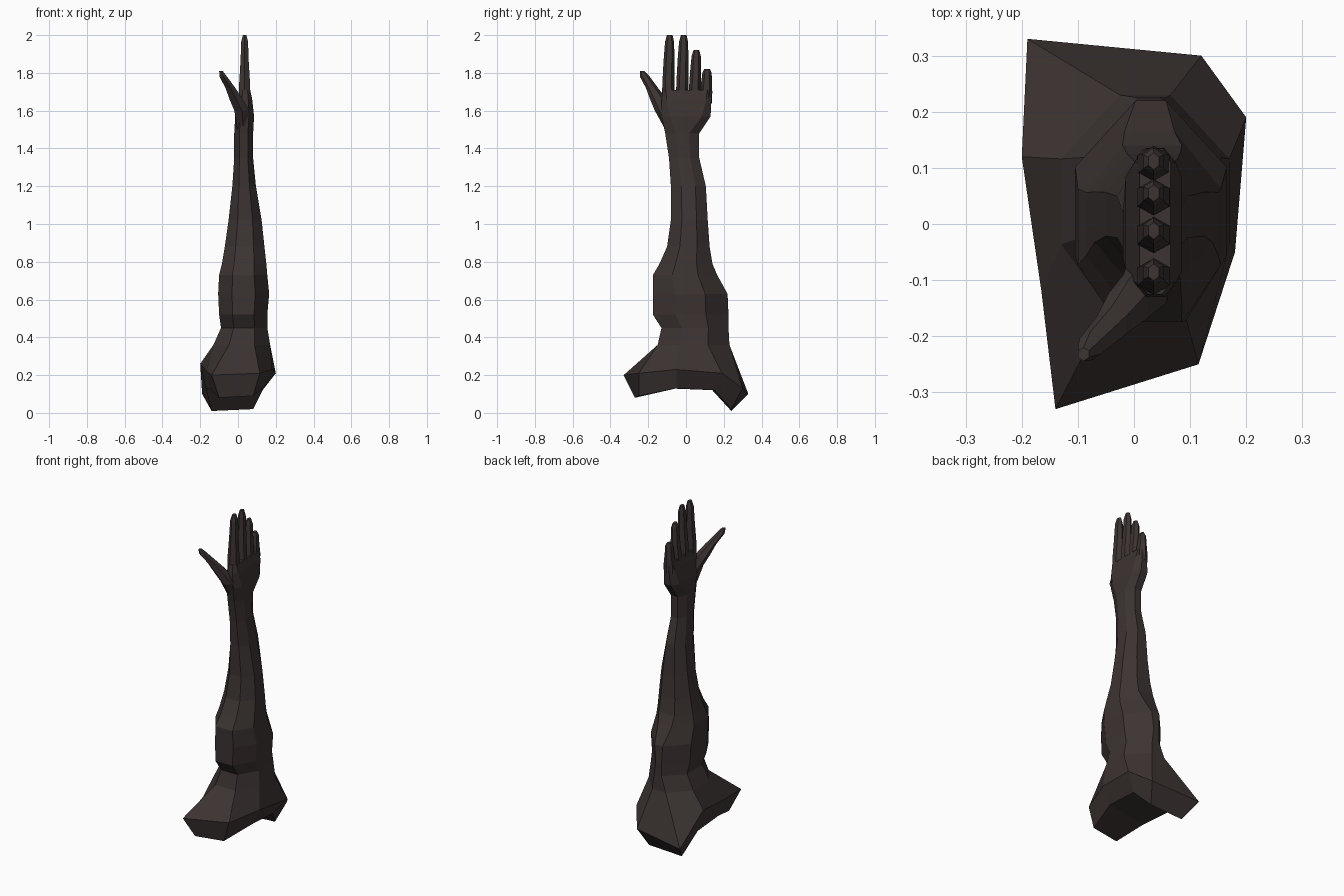
import bpy, bmesh, math

cube = bpy.data.objects.get("Cube")
if cube:
    bpy.data.objects.remove(cube, do_unlink=True)

skin = bpy.data.materials.new("dark brown skin")
colour = (0.045, 0.034, 0.032, 1)
skin.diffuse_color = colour
skin.use_nodes = True
bsdf = skin.node_tree.nodes["Principled BSDF"]
bsdf.inputs["Base Color"].default_value = colour
bsdf.inputs["Roughness"].default_value = 0.8


def loft(name, rings, start_faces=None):
    """Join rings of equal length with quads and close both ends."""
    bm = bmesh.new()
    vr = [[bm.verts.new(p) for p in ring] for ring in rings]
    n = len(vr[0])
    for a, b in zip(vr, vr[1:]):
        for i in range(n):
            j = (i + 1) % n
            bm.faces.new((a[i], a[j], b[j], b[i]))
    for f in start_faces or [range(n)]:
        bm.faces.new([vr[0][i] for i in f])
    bm.faces.new(vr[-1])
    bmesh.ops.recalc_face_normals(bm, faces=bm.faces)
    me = bpy.data.meshes.new(name)
    bm.to_mesh(me)
    bm.free()
    me.materials.append(skin)
    ob = bpy.data.objects.new(name, me)
    bpy.context.collection.objects.link(ob)
    return ob


def limb_ring(z, x0, x1, y0, y1, back=0.45, side=0.4):
    """Eight-sided section; back is the width share of the rear face."""
    cx, cy, hx, hy = (x0 + x1) / 2, (y0 + y1) / 2, (x1 - x0) / 2, (y1 - y0) / 2
    shape = [(-.45, -1), (.45, -1), (1, -side), (1, side),
             (back, 1), (-back, 1), (-1, side), (-1, -side)]
    return [(cx + hx * u, cy + hy * v, z) for u, v in shape]


def oval(x, y, z, rx, ry, n=6):
    return [(x + rx * math.cos(math.tau * (i + 0.5) / n),
             y + ry * math.sin(math.tau * (i + 0.5) / n), z) for i in range(n)]


# Shoulder: arched underside and flared rim
under = [(-.10, -.27, .08), (.08, -.25, .09), (.13, -.05, .13), (.13, .15, .12),
         (.08, .24, .02), (-.14, .24, .01), (-.17, .13, .13), (-.15, -.10, .13)]
rim = [(-.14, -.33, .20), (.115, -.25, .21), (.18, -.05, .23), (.20, .19, .21),
       (.12, .30, .13), (-.19, .33, .10), (-.20, .12, .26), (-.165, -.12, .22)]

# Upper arm, elbow, forearm, wrist and palm sections
sections = [
    (.36, -.13, .17, -.15, .23, .3),
    (.45, -.09, .155, -.13, .225, .2),
    (.52, -.10, .155, -.175, .225, .15),
    (.63, -.105, .165, -.175, .22, .2),
    (.73, -.10, .155, -.175, .165, .35),
    (.79, -.085, .15, -.14, .14),
    (.88, -.07, .14, -.10, .125),
    (1.02, -.05, .125, -.08, .115),
    (1.20, -.03, .095, -.08, .105),
    (1.35, -.02, .08, -.09, .07),
    (1.48, -.02, .08, -.11, .07),
    (1.57, -.015, .085, -.13, .13, .45, .65),
    (1.66, 0, .075, -.13, .135, .45, .8),
    (1.71, .01, .065, -.125, .13, .5, .85),
]
loft("arm", [under, rim] + [limb_ring(*s) for s in sections],
     [(0, 1, 2, 7), (7, 2, 3, 6), (6, 3, 4, 5)])

# Fingers: base y, tip y, tip height
fingers = {
    "index_finger": (-.096, -.086, 2.0),
    "middle_finger": (-.022, -.012, 2.0),
    "ring_finger": (.045, .055, 1.92),
    "little_finger": (.105, .112, 1.82),
}
for name, (ya, yb, top) in fingers.items():
    base = 1.64
    rings = []
    for t, rx, ry in [(0, .034, .032), (.3, .033, .032), (.62, .025, .029),
                      (.9, .021, .024), (1, .011, .015)]:
        rings.append(oval(.035, ya + (yb - ya) * t, base + (top - base) * t, rx, ry))
    loft(name, rings)

# Thumb, spreading forward and to the side
loft("thumb", [oval(*p) for p in [
    (.03, -.07, 1.50, .04, .04),
    (.02, -.115, 1.60, .045, .05),
    (-.01, -.145, 1.66, .04, .045),
    (-.04, -.18, 1.72, .03, .032),
    (-.078, -.218, 1.78, .023, .026),
    (-.09, -.232, 1.81, .011, .012)]])
